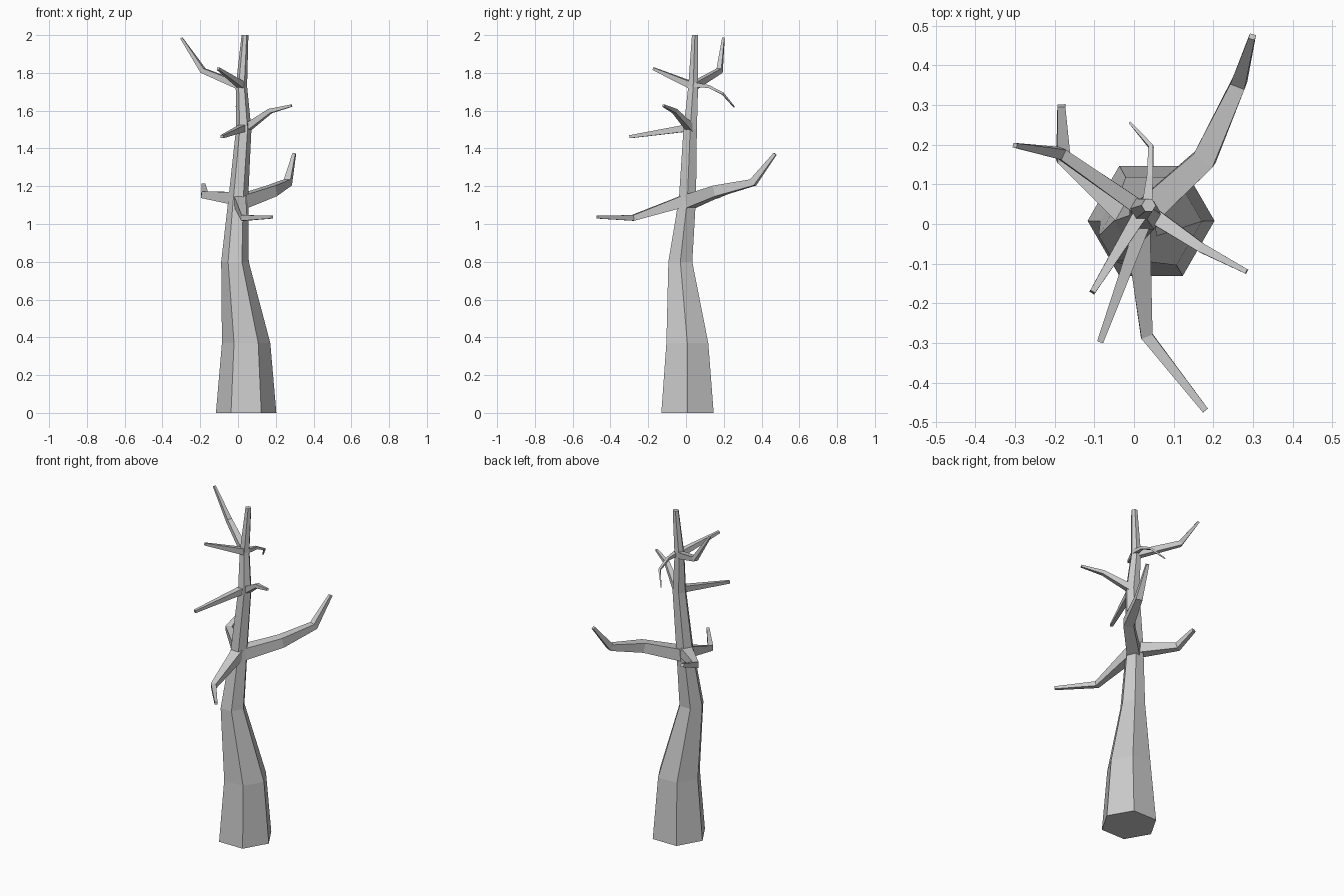
import bpy, math
from mathutils import Vector

if "Cube" in bpy.data.objects:
    bpy.data.objects.remove(bpy.data.objects["Cube"])


def skin(name, rings):
    """Join equal-sized rings of points into a capped, flat-shaded tube."""
    n = len(rings[0])
    verts = [p for ring in rings for p in ring]
    faces = [(i * n + j, i * n + (j + 1) % n, (i + 1) * n + (j + 1) % n, (i + 1) * n + j)
             for i in range(len(rings) - 1) for j in range(n)]
    faces.append(tuple(reversed(range(n))))
    faces.append(tuple(range(len(verts) - n, len(verts))))
    mesh = bpy.data.meshes.new(name)
    mesh.from_pydata(verts, [], faces)
    obj = bpy.data.objects.new(name, mesh)
    bpy.context.collection.objects.link(obj)
    return obj


def branch(name, points):
    """Square tapering branch through points (x, y, z, half thickness)."""
    centres = [Vector(p[:3]) for p in points]
    rings = []
    for i, c in enumerate(centres):
        t = Vector((0, 0, 0))
        if i > 0:
            t += (c - centres[i - 1]).normalized()
        if i < len(centres) - 1:
            t += (centres[i + 1] - c).normalized()
        t.normalize()
        side = t.cross(Vector((0, 0, 1))).normalized()
        up = side.cross(t)
        h = points[i][3]
        rings.append([c + side * h * a + up * h * b
                      for a, b in ((-1, -1), (1, -1), (1, 1), (-1, 1))])
    return skin(name, rings)


# Trunk: hexagonal levels (x, y, z, radius)
levels = [(0.043, 0.008, 0, 0.160), (0.043, 0.007, 0.37, 0.128),
          (-0.016, -0.030, 0.80, 0.073), (0.002, 0.008, 1.14, 0.052),
          (0.030, 0.022, 1.50, 0.041), (0.018, 0.038, 1.73, 0.030),
          (0.037, 0.047, 2.0, 0.018)]
skin("trunk", [[(x + r * math.cos(k * math.pi / 3), y + r * math.sin(k * math.pi / 3), z)
                for k in range(6)] for x, y, z, r in levels])

# Lower branches
branch("low_branch_back_right", [(0.01, 0.01, 1.115, 0.036), (0.178, 0.165, 1.175, 0.029),
                                 (0.264, 0.355, 1.22, 0.019), (0.298, 0.472, 1.372, 0.008)])
branch("low_branch_front", [(0.008, 0.0, 1.125, 0.032), (0.032, -0.282, 1.032, 0.015),
                            (0.180, -0.470, 1.037, 0.008)])
branch("low_branch_back_left", [(0.0, 0.01, 1.135, 0.034), (-0.178, 0.165, 1.155, 0.018),
                                (-0.183, 0.298, 1.205, 0.010)])

# Middle branches
branch("mid_branch_right", [(0.035, 0.03, 1.50, 0.020), (0.17, -0.06, 1.598, 0.012),
                            (0.284, -0.120, 1.627, 0.006)])
branch("mid_branch_front", [(0.03, 0.02, 1.51, 0.019), (-0.085, -0.297, 1.462, 0.008)])

# Upper branches
branch("top_branch_left", [(0.015, 0.04, 1.73, 0.019), (-0.185, 0.178, 1.812, 0.014),
                           (-0.300, 0.198, 1.985, 0.006)])
branch("top_branch_front", [(0.025, 0.04, 1.73, 0.019), (-0.105, -0.172, 1.822, 0.007)])
branch("top_twig_back", [(0.032, 0.04, 1.738, 0.013), (0.040, 0.12, 1.728, 0.008),
                         (0.043, 0.195, 1.69, 0.006), (-0.010, 0.255, 1.62, 0.003)])
